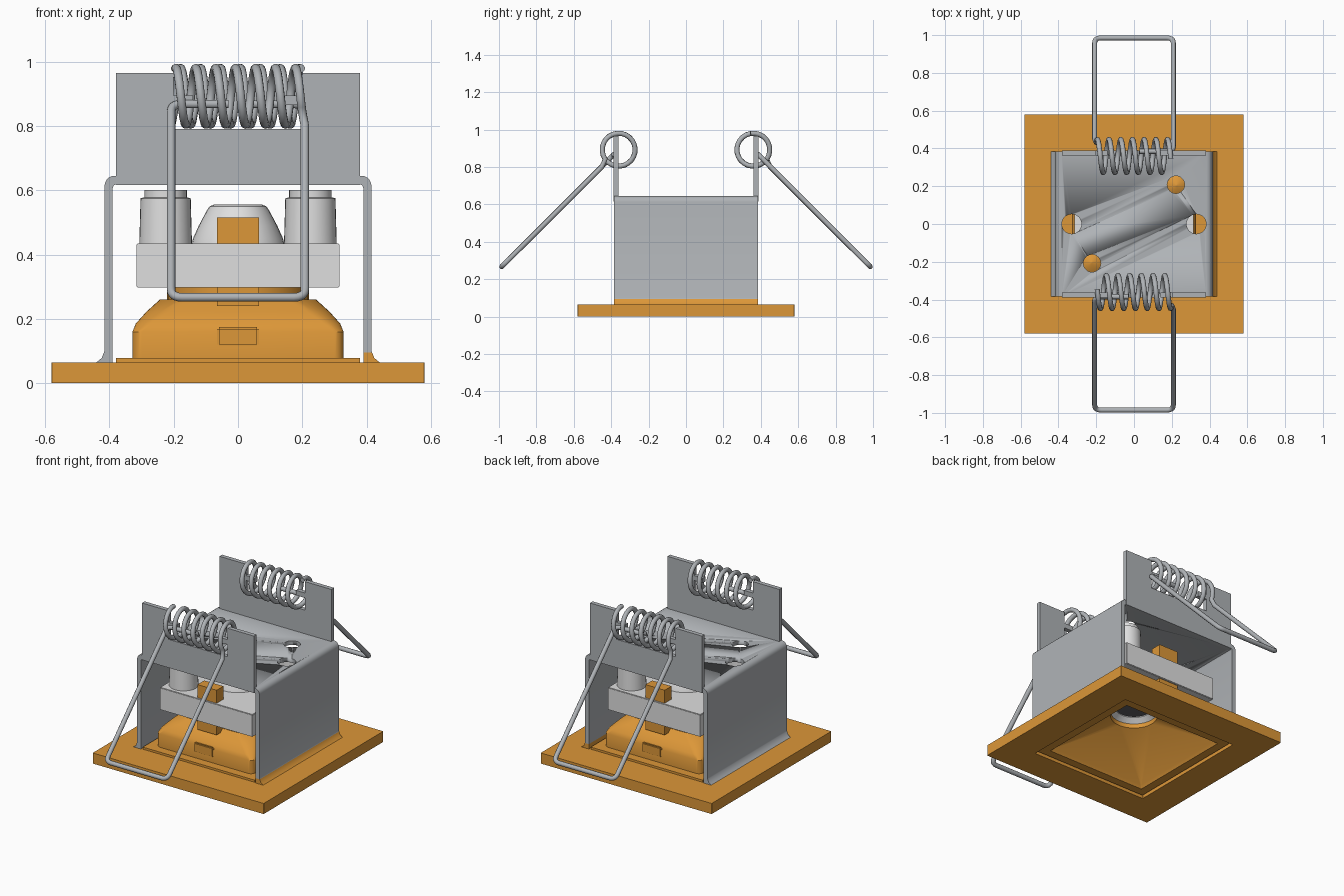
import bpy, bmesh, math
from mathutils import Vector, Matrix

cube = bpy.data.objects.get("Cube")
if cube:
    bpy.data.objects.remove(cube, do_unlink=True)


def material(name, r, g, b):
    m = bpy.data.materials.new(name)
    m.use_nodes = True
    m.diffuse_color = (r, g, b, 1)
    m.node_tree.nodes["Principled BSDF"].inputs["Base Color"].default_value = (r, g, b, 1)
    return m


ORANGE = material("amber", 0.72, 0.31, 0.04)
STEEL = material("steel grey", 0.43, 0.45, 0.47)
WHITE = material("off white", 0.74, 0.74, 0.74)
DARK = material("dark lens", 0.12, 0.12, 0.13)


def finish(name, bm, *mats):
    bmesh.ops.recalc_face_normals(bm, faces=bm.faces)
    me = bpy.data.meshes.new(name)
    bm.to_mesh(me)
    bm.free()
    ob = bpy.data.objects.new(name, me)
    bpy.context.collection.objects.link(ob)
    for m in mats:
        me.materials.append(m)
    bpy.ops.object.select_all(action='DESELECT')
    ob.select_set(True)
    bpy.context.view_layer.objects.active = ob
    bpy.ops.object.shade_smooth_by_angle(angle=math.radians(32))
    return ob


def box(name, mat, x, y, z, bevel=0):
    """Box from (min, max) ranges."""
    bm = bmesh.new()
    size = [b - a for a, b in (x, y, z)]
    mid = [(a + b) / 2 for a, b in (x, y, z)]
    bmesh.ops.create_cube(bm, size=1, matrix=Matrix.Translation(mid) @ Matrix.Diagonal((*size, 1)))
    if bevel:
        bmesh.ops.bevel(bm, geom=bm.edges[:], offset=bevel, segments=2, affect='EDGES')
    return finish(name, bm, mat)


def ring(half, radius, z, seg, centre=(0, 0)):
    """Rounded square; a circle when radius equals half."""
    pts = []
    for q in range(4):
        a0 = q * math.pi / 2
        sx, sy = ((1, 1), (-1, 1), (-1, -1), (1, -1))[q]
        for i in range(seg + 1):
            a = a0 + math.pi / 2 * i / seg
            pts.append((centre[0] + sx * (half - radius) + radius * math.cos(a),
                        centre[1] + sy * (half - radius) + radius * math.sin(a), z))
    return pts


def loft(name, mat, rings, seg=8, closed=True, centre=(0, 0)):
    """Skin (half, radius, z) rings; closed joins last to first, else caps."""
    bm = bmesh.new()
    rows = [[bm.verts.new(p) for p in ring(h, r, z, seg, centre)] for h, r, z in rings]
    pairs = list(zip(rows, rows[1:]))
    if closed:
        pairs.append((rows[-1], rows[0]))
    else:
        bm.faces.new(rows[0])
        bm.faces.new(rows[-1])
    for a, b in pairs:
        for i in range(len(a)):
            j = (i + 1) % len(a)
            bm.faces.new((a[i], a[j], b[j], b[i]))
    bmesh.ops.remove_doubles(bm, verts=bm.verts, dist=0.00005)
    return finish(name, bm, mat)


def lathe(name, mat, profile, closed=True, centre=(0, 0)):
    return loft(name, mat, [(r, r, z) for r, z in profile], 8, closed, centre)


def extrude_profile(pts, axis_map, lo, hi):
    bm = bmesh.new()
    face = bm.faces.new([bm.verts.new(axis_map(u, v, lo)) for u, v in pts])
    out = bmesh.ops.extrude_face_region(bm, geom=[face])
    shift = Vector(axis_map(0, 0, hi)) - Vector(axis_map(0, 0, lo))
    bmesh.ops.translate(bm, vec=shift, verts=[v for v in out["geom"] if isinstance(v, bmesh.types.BMVert)])
    return bm


# Square trim plate with an opening
S = 0.002
loft("trim_plate", ORANGE, [(h, S, z) for h, z in (
    (0.58, 0), (0.58, 0.065), (0.375, 0.065), (0.375, 0.045), (0.39, 0.045), (0.39, 0))], 1)

# Reflector: insert rim, domed square body, round neck, pyramid inside
loft("reflector", ORANGE, [
    (0.38, S, 0.012), (0.38, S, 0.078), (0.328, 0.03, 0.078), (0.328, 0.03, 0.16),
    (0.318, 0.05, 0.185), (0.285, 0.07, 0.222), (0.243, 0.09, 0.26),
    (0.22, 0.22, 0.26), (0.22, 0.22, 0.31), (0.13, 0.13, 0.31), (0.13, 0.13, 0.21),
    (0.32, 0.006, 0.03), (0.33, S, 0.012)])
for side, name in ((-1, "front"), (1, "back")):
    y = side * 0.328
    box(name + "_latch_button", ORANGE, (-0.065, 0.065), (y - 0.008, y + 0.008), (0.115, 0.175), 0.006)
    box(name + "_clip", ORANGE, (-0.065, 0.065), sorted((side * 0.30, side * 0.235)), (0.24, 0.515))

# Light source inside the neck
lathe("lens_ring", WHITE, [(0.128, 0.235), (0.1, 0.26), (0.1, 0.3), (0.128, 0.3)])
lathe("lens", DARK, [(0.102, 0.265), (0.102, 0.29)], False)

# Lamp holder with centre cone and two hollow posts
box("lamp_holder", WHITE, (-0.315, 0.315), (-0.31, 0.31), (0.298, 0.435), 0.003)
lathe("holder_cone", WHITE, [(0.145, 0.43), (0.14, 0.45), (0.122, 0.49), (0.098, 0.535),
                             (0.088, 0.55), (0.075, 0.555)], False)
for s, name in ((-1, "front"), (1, "back")):
    c = (s * 0.225, s * 0.205)
    lathe(name + "_post", WHITE, [(0.082, 0.43), (0.078, 0.575), (0.066, 0.578), (0.066, 0.6),
                                  (0.05, 0.6), (0.05, 0.43)], True, c)
    lathe(name + "_screw", ORANGE, [(0.05, 0.44), (0.05, 0.54), (0.004, 0.565)], False, c)

# U-shaped bracket: half profile, mirrored, extruded along the depth
half = [(0.39, 0.065), (0.44, 0.065), (0.424, 0.078), (0.415, 0.1)]
for i in range(6):
    a = math.pi / 2 * i / 5
    half.append((0.383 + 0.032 * math.cos(a), 0.613 + 0.032 * math.sin(a)))
inner = [(0.375, 0.62), (0.386, 0.616), (0.39, 0.605)]
profile = half + [(-x, z) for x, z in reversed(half)] + [(-x, z) for x, z in reversed(inner)] + inner
bm = extrude_profile(profile, lambda u, v, w: (u, w, v), -0.385, 0.385)
bracket = finish("bracket", bm, STEEL, ORANGE)
for x, y, r in ((0.33, 0, 0.052), (-0.33, 0, 0.052), (0.222, 0.208, 0.046), (-0.222, -0.208, 0.046)):
    cutter = lathe("hole_cutter", STEEL, [(r, 0.58), (r, 0.7)], False, (x, y))
    cutter.hide_render = True
    mod = bracket.modifiers.new("hole", 'BOOLEAN')
    mod.object, mod.operation, mod.solver = cutter, 'DIFFERENCE', 'EXACT'
    bpy.context.view_layer.objects.active = bracket
    bpy.ops.object.modifier_apply(modifier=mod.name)
    bpy.data.objects.remove(cutter, do_unlink=True)

# Painted foot on one side of the bracket
bm = bmesh.new()
bm.from_mesh(bracket.data)
bmesh.ops.bisect_plane(bm, geom=bm.verts[:] + bm.edges[:] + bm.faces[:],
                       plane_co=(0, 0, 0.095), plane_no=(0, 0, 1))
for f in bm.faces:
    c = f.calc_center_median()
    f.material_index = 1 if c.z < 0.095 and c.x > 0 else 0
bm.to_mesh(bracket.data)
bm.free()

# Notched upright flanges with small spring tabs
right = [(0.38, 0.616), (0.38, 0.965), (0.2, 0.965), (0.2, 0.895), (0.14, 0.895),
         (0.14, 0.865), (0.2, 0.865), (0.2, 0.79)]
outline = right + [(-x, z) for x, z in reversed(right)]
for side, name in ((-1, "front"), (1, "back")):
    lo, hi = sorted((side * 0.388, side * 0.362))
    finish(name + "_flange", extrude_profile(outline, lambda u, v, w: (u, w, v), lo, hi), STEEL)


def rounded_path(pts, r):
    """Polyline with its inner corners rounded."""
    pts = [Vector(p) for p in pts]
    out = [pts[0]]
    for a, b, c in zip(pts, pts[1:], pts[2:]):
        p, q = b + (a - b).normalized() * r, b + (c - b).normalized() * r
        for i in range(6):
            t = i / 5
            out.append(p * (1 - t) ** 2 + b * 2 * t * (1 - t) + q * t * t)
    return out + [pts[-1]]


# Spring: inner tail, wire loop and coil in one piece
def spring(name, turn):
    w = 0.208
    path = rounded_path([(-0.03, -0.385, 0.868), (-w, -0.385, 0.868), (-w, -0.985, 0.267),
                         (w, -0.985, 0.267), (w, -0.45, 0.8)], 0.035)
    turns, steps = 6.4, 24
    count = int(turns * steps)
    for i in range(count + 1):
        a = math.radians(215) - 2 * math.pi * i / steps
        path.append(Vector((0.2 - 0.395 * i / count, -0.36 + 0.088 * math.cos(a), 0.892 + 0.088 * math.sin(a))))
    cu = bpy.data.curves.new(name, 'CURVE')
    cu.dimensions = '3D'
    cu.bevel_depth = 0.0135
    cu.bevel_resolution = 3
    cu.use_fill_caps = True
    sp = cu.splines.new('POLY')
    sp.points.add(len(path) - 1)
    for p, co in zip(sp.points, path):
        p.co = (*co, 1)
    sp.use_smooth = True
    cu.materials.append(STEEL)
    ob = bpy.data.objects.new(name, cu)
    ob.rotation_euler.z = turn
    bpy.context.collection.objects.link(ob)


spring("front_spring", 0)
spring("back_spring", math.pi)
